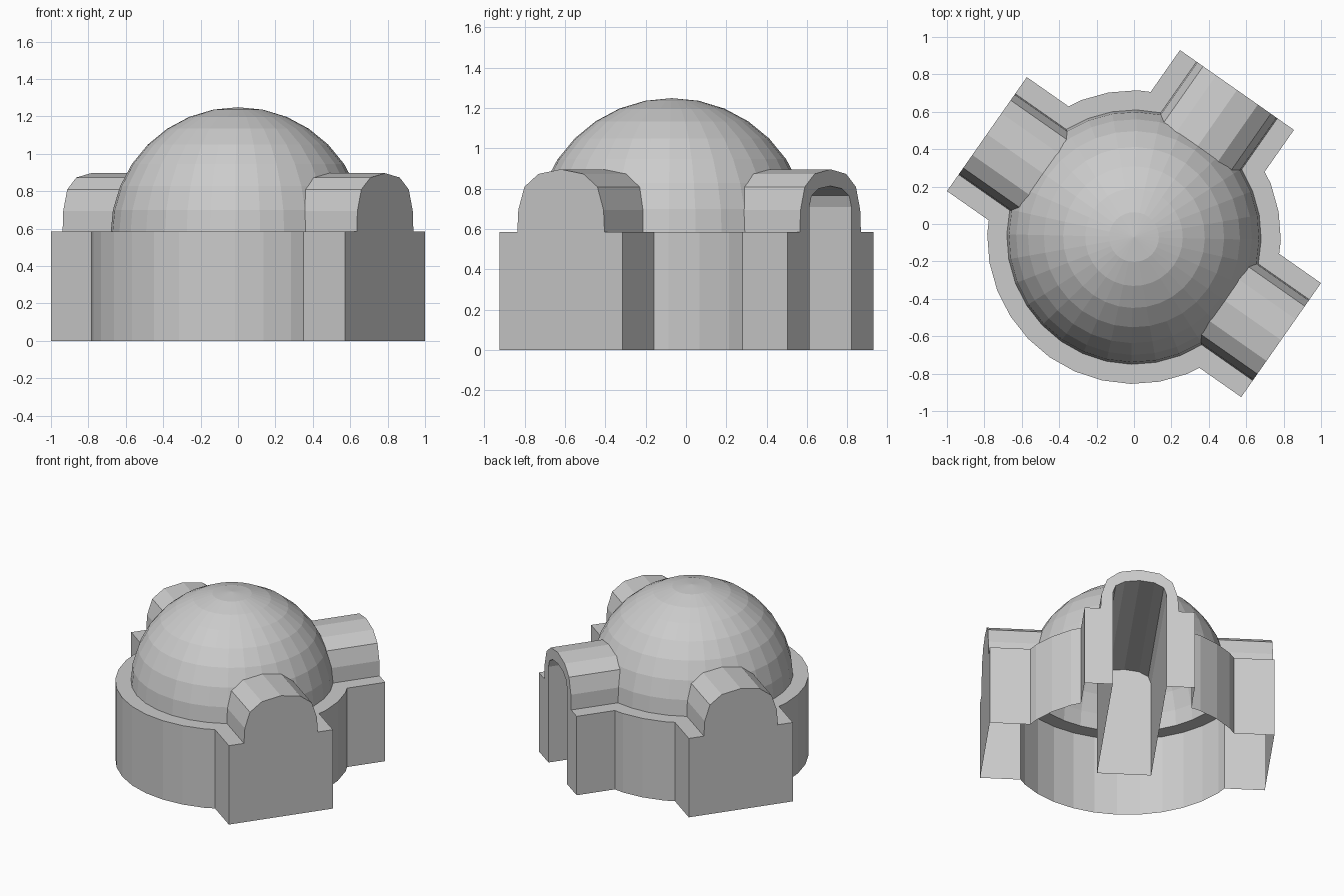
import bpy, bmesh
from math import radians
from mathutils import Matrix

if "Cube" in bpy.data.objects:
    bpy.data.objects.remove(bpy.data.objects["Cube"], do_unlink=True)

CENTRE = Matrix.Translation((0, -0.07, 0))
ENTRANCE = 55          # heading of the open porch, degrees
LEDGE = 0.585          # height of the wall top
REACH = 0.96           # distance from the centre to each porch front

stone = bpy.data.materials.new("grey_stone")
stone.use_nodes = True
stone.diffuse_color = (0.6, 0.6, 0.6, 1)
stone.node_tree.nodes["Principled BSDF"].inputs["Base Color"].default_value = (0.6, 0.6, 0.6, 1)


def finish(name, bm, angle):
    """Turn a bmesh into a placed object."""
    bmesh.ops.recalc_face_normals(bm, faces=bm.faces)
    bm.transform(CENTRE @ Matrix.Rotation(radians(angle), 4, "Z"))
    mesh = bpy.data.meshes.new(name)
    bm.to_mesh(mesh)
    bm.free()
    mesh.materials.append(stone)
    obj = bpy.data.objects.new(name, mesh)
    bpy.context.collection.objects.link(obj)
    return obj


def extruded(name, half, start, end, angle):
    """Mirror a half profile (right side, bottom to top) and extrude it outward."""
    profile = half + [(-y, z) for y, z in reversed(half[:-1])]
    bm = bmesh.new()
    face = bm.faces.new([bm.verts.new((start, y, z)) for y, z in profile])
    grown = bmesh.ops.extrude_face_region(bm, geom=[face], use_keep_orig=True)
    moved = [v for v in grown["geom"] if isinstance(v, bmesh.types.BMVert)]
    bmesh.ops.translate(bm, verts=moved, vec=(end - start, 0, 0))
    return finish(name, bm, angle)


# Round wall
bm = bmesh.new()
bmesh.ops.create_cone(bm, cap_ends=True, segments=32, radius1=0.785, radius2=0.785,
                      depth=LEDGE + 0.1,
                      matrix=Matrix.Translation((0, 0, (LEDGE - 0.1) / 2)))
hall = finish("domed_hall", bm, ENTRANCE)

# Dome
bm = bmesh.new()
bmesh.ops.create_uvsphere(bm, u_segments=32, v_segments=16, radius=0.682,
                          matrix=Matrix.Translation((0, 0, 0.567)))
parts = [(finish("dome", bm, ENTRANCE), "UNION")]

# Three vaulted porches
porch = [(0.372, -0.2), (0.372, LEDGE), (0.264, LEDGE), (0.258, 0.695),
         (0.221, 0.809), (0.136, 0.873), (0, 0.896)]
for label, turn in (("entrance", 0), ("left", -90), ("right", 90)):
    parts.append((extruded(label + "_porch", porch, 0.3, REACH, ENTRANCE + turn), "UNION"))

# Arched passage through the entrance porch
passage = [(0.182, -0.5), (0.182, 0.71), (0.162, 0.765), (0.1, 0.8), (0, 0.813)]
parts.append((extruded("passage_cutter", passage, -0.24, REACH + 0.2, ENTRANCE), "DIFFERENCE"))

# Fuse the parts into one shell
for obj, operation in parts:
    mod = hall.modifiers.new(obj.name, "BOOLEAN")
    mod.object, mod.operation, mod.solver = obj, operation, "EXACT"
    obj.hide_render = True
bpy.context.view_layer.update()
fused = bpy.data.meshes.new_from_object(
    hall.evaluated_get(bpy.context.evaluated_depsgraph_get()))
hall.modifiers.clear()
hall.data = fused
for obj, _ in parts:
    bpy.data.objects.remove(obj, do_unlink=True)

# Trim at ground level, leaving the underside open
bm = bmesh.new()
bm.from_mesh(fused)
bmesh.ops.bisect_plane(bm, geom=bm.verts[:] + bm.edges[:] + bm.faces[:],
                       plane_co=(0, 0, 0), plane_no=(0, 0, 1), clear_inner=True)
for face in bm.faces:
    face.smooth = False
    face.material_index = 0
bm.to_mesh(fused)
bm.free()
